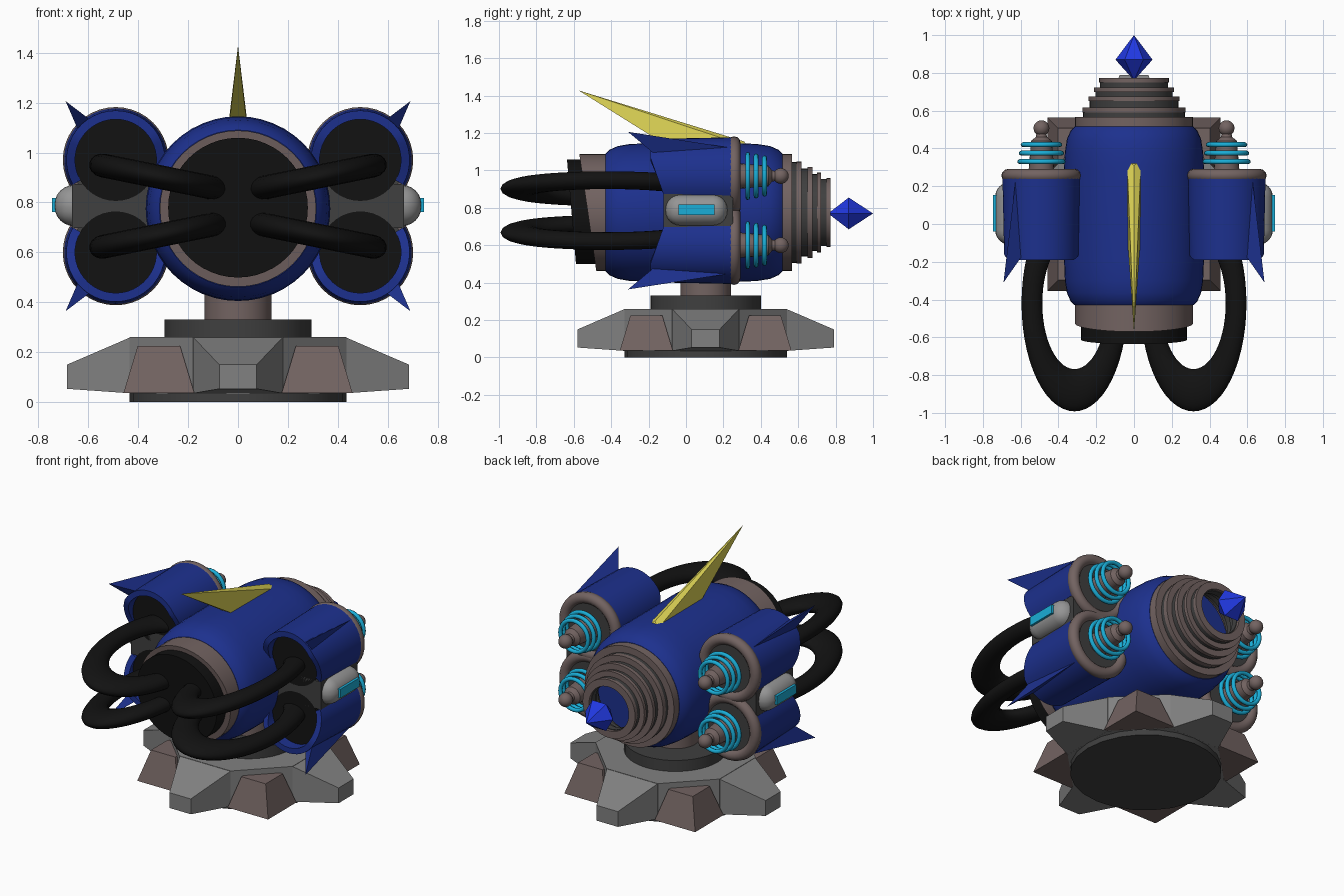
import bpy, bmesh
from math import sin, cos, pi, radians
from mathutils import Vector, Matrix

if "Cube" in bpy.data.objects:
    bpy.data.objects.remove(bpy.data.objects["Cube"])


def material(name, r, g, b):
    m = bpy.data.materials.new(name)
    m.diffuse_color = (r, g, b, 1)
    m.use_nodes = True
    m.node_tree.nodes["Principled BSDF"].inputs["Base Color"].default_value = m.diffuse_color
    return m


BLUE = material("blue", 0.012, 0.03, 0.27)
BROWN = material("brown", 0.17, 0.125, 0.12)
BLACK = material("black", 0.006, 0.006, 0.006)
DARK = material("dark_grey", 0.05, 0.05, 0.05)
GREY = material("grey", 0.22, 0.22, 0.22)
LIGHT = material("light_grey", 0.3, 0.3, 0.3)
CYAN = material("cyan", 0.01, 0.42, 0.68)
YELLOW = material("yellow", 0.72, 0.65, 0.09)
GEM = material("gem_blue", 0.015, 0.04, 0.75)

BY, BZ = 0.105, 0.775     # base centre y, body axis height
PX, PZ, PD = 0.49, 0.785, 0.185   # pod centre x, pod mirror height, pod offset


def finish(name, bm, mat, smooth=True):
    bmesh.ops.remove_doubles(bm, verts=bm.verts[:], dist=1e-5)
    bmesh.ops.recalc_face_normals(bm, faces=bm.faces[:])
    me = bpy.data.meshes.new(name)
    bm.to_mesh(me)
    bm.free()
    me.materials.append(mat)
    if smooth:
        me.shade_smooth()
        me.set_sharp_from_angle(angle=radians(35))
    ob = bpy.data.objects.new(name, me)
    bpy.context.collection.objects.link(ob)
    return ob


def lathe(name, profile, centre, mat, axis="y", segs=40, closed=False):
    """Spin (radius, position along axis) points around the y or z axis."""
    bm = bmesh.new()
    cx, c2 = centre
    rings = []
    for r, t in profile:
        ring = []
        for i in range(segs):
            u, v = r * cos(2 * pi * i / segs), r * sin(2 * pi * i / segs)
            ring.append(bm.verts.new((cx + u, t, c2 + v) if axis == "y" else (cx + u, c2 + v, t)))
        rings.append(ring)
    pairs = list(zip(rings, rings[1:]))
    if closed:
        pairs.append((rings[-1], rings[0]))
    for a, b in pairs:
        for i in range(segs):
            j = (i + 1) % segs
            bm.faces.new((a[i], a[j], b[j], b[i]))
    if not closed:
        bm.faces.new(rings[0])
        bm.faces.new(rings[-1])
    return finish(name, bm, mat)


def hull(name, points, mat):
    """Flat-faced convex solid around a few points."""
    bm = bmesh.new()
    vs = [bm.verts.new(p) for p in points]
    bmesh.ops.convex_hull(bm, input=vs)
    bmesh.ops.dissolve_limit(bm, angle_limit=0.01, verts=bm.verts[:], edges=bm.edges[:])
    return finish(name, bm, mat, False)


def box(name, lo, hi, mat):
    return hull(name, [(x, y, z) for x in (lo[0], hi[0]) for y in (lo[1], hi[1])
                       for z in (lo[2], hi[2])], mat)


def torus(name, loc, major, minor, mat, rot=(pi / 2, 0, 0), scale=(1, 1, 1), segs=40, sides=12):
    bpy.ops.mesh.primitive_torus_add(location=loc, rotation=rot, major_radius=major,
                                     minor_radius=minor, major_segments=segs, minor_segments=sides)
    ob = bpy.context.object
    ob.name = name
    ob.scale = scale
    ob.data.materials.append(mat)
    ob.data.shade_smooth()
    return ob


def shear(ob, y0, slope):
    """Tilt everything in front of y0 so that the top leans forward."""
    for v in ob.data.vertices:
        if v.co.y < y0:
            v.co.y -= slope * (v.co.z - BZ)


# Base: foot disc, octagonal platform, turntable and column
lathe("foot_disc", [(0.435, 0), (0.435, 0.05)], (0, BY), DARK, "z", 24)
R8 = 0.435 / cos(pi / 8)
hull("platform", [(R8 * cos(pi / 8 + k * pi / 4), BY + R8 * sin(pi / 8 + k * pi / 4), z)
                  for k in range(8) for z in (0.035, 0.26)], GREY)
lathe("turntable", [(0.295, 0.255), (0.295, 0.33)], (0, BY), DARK, "z")
lathe("column", [(0.135, 0.32), (0.135, 0.5)], (0, BY), BROWN, "z")

# Four tapered arms and four diagonal blocks
for k in range(4):
    rot = Matrix.Translation((0, BY, 0)) @ Matrix.Rotation(k * pi / 2, 4, "Z")
    arm = [(s * w, r, z) for s in (-1, 1) for w, r, z in
           ((0.18, 0.43, 0.26), (0.18, 0.43, 0.035), (0.075, 0.685, 0.15), (0.075, 0.685, 0.053))]
    hull("base_arm", [rot @ Vector(p) for p in arm], GREY)
    block = [(0.317 + a * h, 0.317 + b * h, z) for a in (-1, 1) for b in (-1, 1)
             for h, z in ((0.142, 0.036), (0.085, 0.225))]
    hull("base_block", [rot @ Vector(p) for p in block], BROWN)

# Main barrel with its tilted front collar and plug
lathe("barrel", [(0.315, -0.43), (0.335, -0.41), (0.355, -0.365), (0.366, -0.3), (0.37, -0.2),
                 (0.37, 0.3), (0.366, 0.38), (0.355, 0.45), (0.335, 0.495), (0.315, 0.515)],
      (0, BZ), BLUE, segs=48)
shear(lathe("front_collar", [(0.313, -0.4), (0.313, -0.525)], (0, BZ), BROWN, segs=48), -0.45, 0.145)
shear(lathe("front_plug", [(0.28, -0.42), (0.28, -0.612)], (0, BZ + 0.004), BLACK, segs=48), -0.5, 0.086)

# Stepped open nozzle of alternating rings
steps = [(0.313, 0.50, 0.567, BROWN), (0.27, 0.56, 0.595, DARK), (0.272, 0.59, 0.618, BROWN),
         (0.235, 0.61, 0.655, DARK), (0.242, 0.65, 0.675, BROWN), (0.205, 0.67, 0.705, DARK),
         (0.213, 0.70, 0.722, BROWN), (0.18, 0.715, 0.755, DARK), (0.184, 0.75, 0.773, BROWN)]
for r, y0, y1, mat in steps:
    lathe("nozzle_ring", [(r, y0), (r, y1), (r - 0.045, y1), (r - 0.045, y0)], (0, BZ), mat, closed=True)

# Crystal at the nozzle mouth
hull("crystal", [(0, 0.76, 0.77), (0, 1.0, 0.77)] +
     [(0.098 * cos(k * pi / 3), 0.87, 0.77 + 0.098 * sin(k * pi / 3)) for k in range(6)], GEM)

# Tall top fin
hull("top_fin", [(0, -0.575, 1.428), (0, 0.31, 1.155), (0.037, 0.335, 1.125), (-0.037, 0.335, 1.125),
                 (0.034, -0.09, 1.125), (-0.034, -0.09, 1.125)], YELLOW)


def pod_shell(sx, sz):
    """Blue C-shaped cowl, open towards the other pod."""
    bm = bmesh.new()
    n, rows = 28, []
    for i in range(n + 1):
        a = radians(-30 + 240 * i / n)
        front = -0.19 + 0.07 * max(0, 0.5 - sin(a))
        rows.append([bm.verts.new((sx * (PX + r * cos(a)), y, PZ + sz * (PD + r * sin(a))))
                     for r, y in ((0.207, 0.25), (0.198, front), (0.163, front), (0.163, 0.25))])
    for a, b in zip(rows, rows[1:]):
        for k in range(4):
            j = (k + 1) % 4
            bm.faces.new((a[k], a[j], b[j], b[k]))
    bm.faces.new(rows[0])
    bm.faces.new(rows[-1])
    finish("pod_shell", bm, BLUE)


# Four side pods, each with core, flange, coil, antenna, fin and hose
for sx in (-1, 1):
    for sz in (-1, 1):
        x, z = sx * PX, PZ + sz * PD
        pod_shell(sx, sz)
        lathe("pod_core", [(0.164, -0.12), (0.164, 0.2)], (x, z), BLACK)
        lathe("pod_back", [(0.18, 0.19), (0.18, 0.268)], (x, z), DARK)
        torus("pod_flange", (x, 0.257, z), 0.178, 0.034, BROWN)
        for y, r in ((0.33, 0.115), (0.375, 0.107), (0.42, 0.097)):
            torus("coil_ring", (x, y, z), r, 0.013, CYAN, segs=32, sides=8)
        lathe("antenna_rod", [(0.07, 0.26), (0.055, 0.44), (0.03, 0.46), (0.022, 0.5)],
              (x, z), BROWN, segs=20)
        bpy.ops.mesh.primitive_uv_sphere_add(segments=20, ring_count=12, radius=0.042, location=(x, 0.507, z))
        ball = bpy.context.object
        ball.name = "antenna_ball"
        ball.data.materials.append(BROWN)
        ball.data.shade_smooth()
        fin = [(0.31, 49.6, -0.31), (0.196, 39, -0.175), (0.196, 57, -0.175), (0.207, 48, 0.22), (0.17, 48, -0.1)]
        hull("pod_fin", [(sx * (PX + r * cos(radians(a))), y, PZ + sz * (PD + r * sin(radians(a))))
                         for r, a, y in fin], BLUE)
        torus("hose", (sx * 0.315, -0.42, PZ + sz * 0.117), 0.23, 0.056, BLACK,
              (0, -0.2 * sx * sz, 0), (1, 2, 0.85), 56, 16)

    # Panel joining the two pods, with a rounded lamp housing
    box("pod_panel", (sx * 0.28, -0.12, PZ - 0.088), (sx * 0.665, 0.25, PZ + 0.088), DARK)
    housing = box("lamp_housing", (sx * 0.56, -0.11, 0.705), (sx * 0.735, 0.222, 0.87), LIGHT)
    bevel = housing.modifiers.new("round", "BEVEL")
    bevel.width, bevel.segments = 0.078, 6
    housing.data.shade_smooth()
    box("lamp", (sx * 0.7, -0.04, 0.762), (sx * 0.746, 0.153, 0.818), CYAN)
